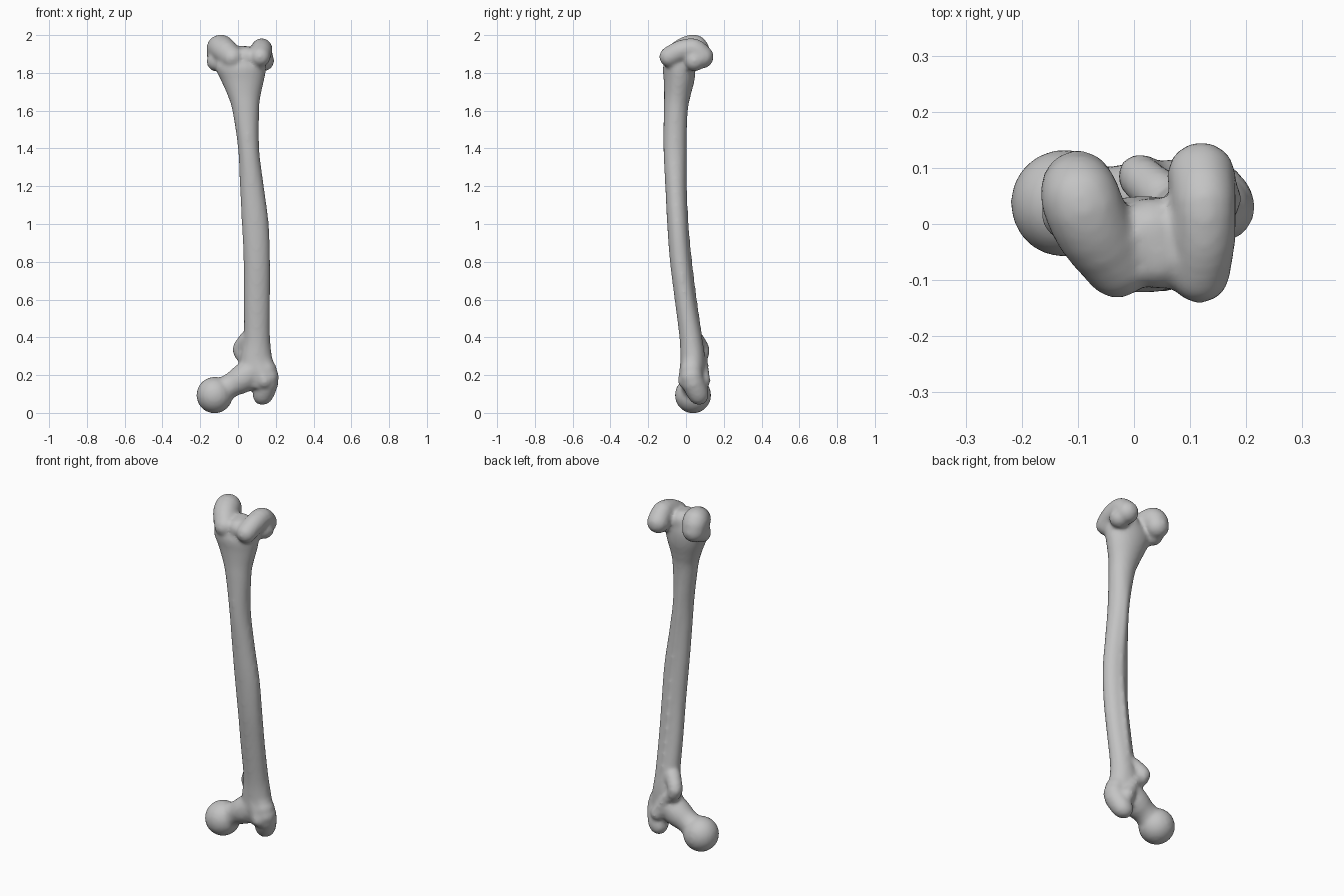
import bpy
import bmesh
from math import cos, sin, pi

cube = bpy.data.objects.get("Cube")
if cube:
    bpy.data.objects.remove(cube, do_unlink=True)

bone_grey = bpy.data.materials.new("bone_grey")
bone_grey.use_nodes = True
colour = (0.55, 0.55, 0.55, 1)
bone_grey.diffuse_color = colour
shader = bone_grey.node_tree.nodes["Principled BSDF"]
shader.inputs["Base Color"].default_value = colour


def smooth_path(points, steps):
    """Catmull-Rom interpolation of tuples of any length."""
    padded = [points[0], *points, points[-1]]
    result = []
    for a, b, c, d in zip(padded, padded[1:], padded[2:], padded[3:]):
        for i in range(steps):
            t = i / steps
            result.append(tuple(
                q + t * (r - p) / 2
                + t * t * (2 * p - 5 * q + 4 * r - s) / 2
                + t ** 3 * (3 * q - p - 3 * r + s) / 2
                for p, q, r, s in zip(a, b, c, d)))
    result.append(points[-1])
    return result


def add_loft(bm, sections, sides=20):
    """Closed loft of ovals given as (height, left, right, front, back)."""
    rings = []
    for z, left, right, front, back in sections:
        ring = []
        for i in range(sides):
            angle = 2 * pi * i / sides
            ring.append(bm.verts.new((
                (left + right) / 2 + (right - left) / 2 * cos(angle),
                (front + back) / 2 + (back - front) / 2 * sin(angle), z)))
        rings.append(ring)
    for low, high in zip(rings, rings[1:]):
        for i in range(sides):
            j = (i + 1) % sides
            bm.faces.new((low[i], low[j], high[j], high[i]))
    bm.faces.new(rings[0][::-1])
    bm.faces.new(rings[-1])


def add_ball(bm, x, y, z, radius, rows=12):
    sections = []
    for k in range(rows + 1):
        angle = .1 + (pi - .2) * k / rows
        wide = radius * sin(angle)
        sections.append((z - radius * cos(angle),
                         x - wide, x + wide, y - wide, y + wide))
    add_loft(bm, sections)


def add_lobe(bm, points):
    """A rounded swelling that follows a path of (x, y, z, radius)."""
    for ball in smooth_path(points, 3):
        add_ball(bm, *ball)


bm = bmesh.new()

# Bowed shaft, flaring towards both ends
add_loft(bm, smooth_path([
    (.13, .04, .18, -.01, .09),
    (.2, .01, .195, -.03, .1),
    (.3, .015, .18, -.03, .1),
    (.4, .03, .17, -.035, .085),
    (.6, .03, .17, -.06, .05),
    (.8, .03, .17, -.085, .025),
    (1, .02, .163, -.1, .01),
    (1.2, .01, .137, -.11, 0),
    (1.4, 0, .112, -.12, 0),
    (1.6, -.03, .112, -.118, .01),
    (1.68, -.055, .12, -.116, .025),
    (1.76, -.09, .138, -.118, .045),
    (1.83, -.12, .15, -.122, .05),
    (1.89, -.1, .14, -.1, .04),
], 5), sides=32)

# Low ridge down the back of the shaft
add_loft(bm, smooth_path([
    (.42, .08, .12, .04, .085),
    (.7, .075, .115, 0, .046),
    (1, .07, .11, -.03, .015),
    (1.3, .04, .08, -.04, .005),
    (1.58, .02, .06, -.04, .008),
], 6))

# Inner and outer condyles
add_lobe(bm, [(-.03, -.073, 1.88, .06), (-.072, -.01, 1.917, .07),
              (-.095, .045, 1.93, .072), (-.1, .067, 1.888, .065)])
add_lobe(bm, [(.117, -.087, 1.885, .055), (.125, -.03, 1.915, .057),
              (.125, .04, 1.925, .058), (.12, .085, 1.885, .062)])

# Side bumps above the condyles
add_ball(bm, -.113, .02, 1.86, .054)
add_ball(bm, .135, .045, 1.865, .057)

# Grooved bridge joining the condyles
add_lobe(bm, [(.045, -.06, 1.883, .057), (.03, -.012, 1.885, .06)])

# Round head and its neck
add_ball(bm, -.124, .037, .094, .097)
add_lobe(bm, [(-.1, .037, .11, .07), (-.03, .04, .15, .065),
              (.03, .04, .185, .077), (.08, .04, .23, .07)])

# Large outer trochanter
add_lobe(bm, [(.12, .035, .29, .055), (.155, .03, .19, .062),
              (.137, .06, .11, .058), (.127, .07, .09, .049)])
add_lobe(bm, [(.11, .01, .24, .045), (.14, 0, .17, .043)])

# Small inner trochanter and the crest linking the two
add_lobe(bm, [(.05, .05, .39, .045), (.01, .085, .335, .041),
              (.045, .07, .28, .04)])
add_lobe(bm, [(.02, .085, .32, .03), (.08, .09, .25, .03),
              (.12, .09, .17, .04)])

mesh = bpy.data.meshes.new("thigh_bone")
bm.to_mesh(mesh)
bm.free()
mesh.materials.append(bone_grey)
bone = bpy.data.objects.new("thigh_bone", mesh)
bpy.context.collection.objects.link(bone)

# Fuse the overlapping masses and soften the joins
remesh = bone.modifiers.new("fuse", 'REMESH')
remesh.mode = 'VOXEL'
remesh.voxel_size = .01
remesh.use_smooth_shade = True
soften = bone.modifiers.new("soften", 'SMOOTH')
soften.factor = .5
soften.iterations = 10
